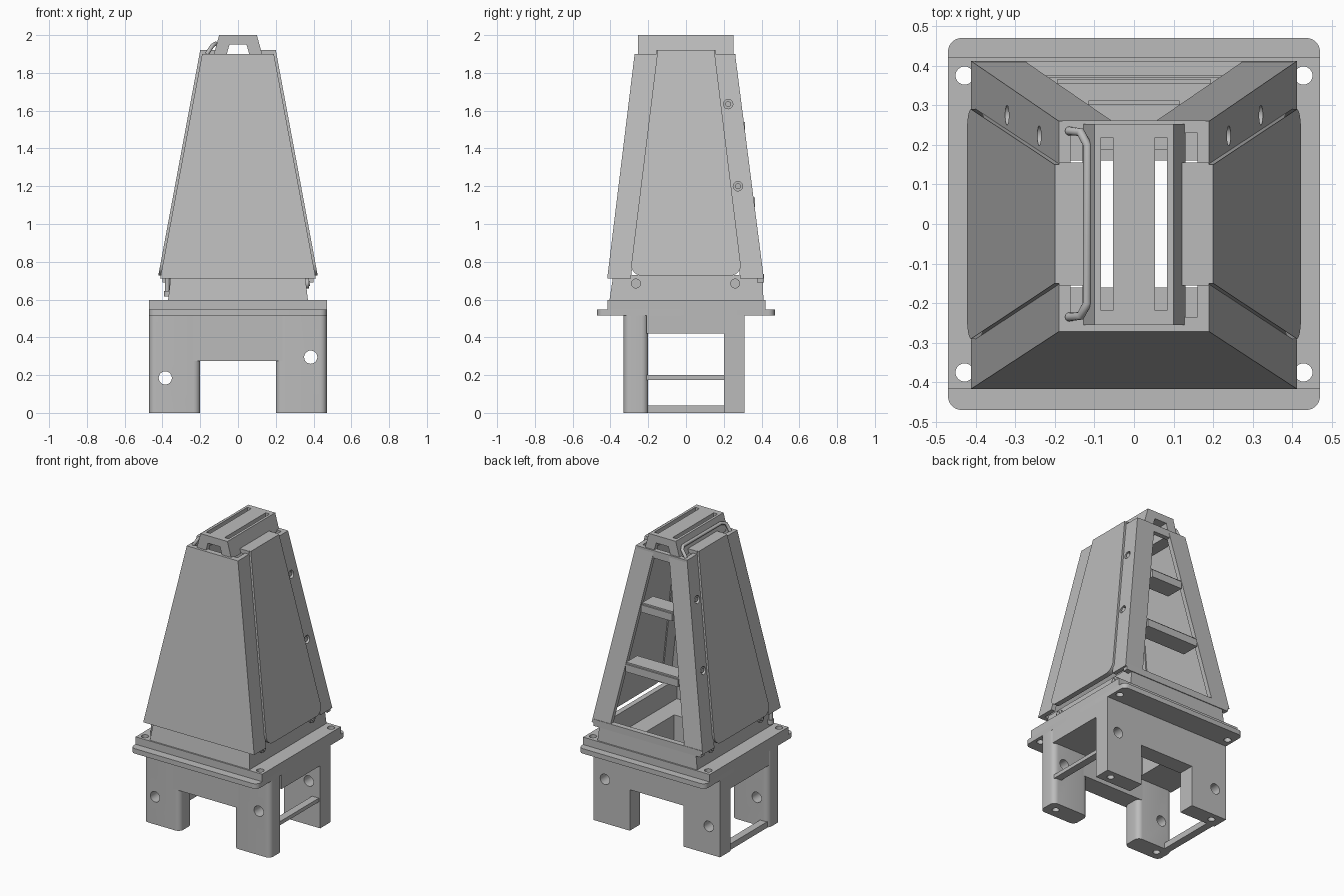
import bpy, bmesh, math
from mathutils import Vector

if "Cube" in bpy.data.objects:
    bpy.data.objects.remove(bpy.data.objects["Cube"], do_unlink=True)

GREY = bpy.data.materials.new("plain grey")
GREY.use_nodes = True
GREY.diffuse_color = (0.5, 0.5, 0.5, 1)
GREY.node_tree.nodes["Principled BSDF"].inputs["Base Color"].default_value = (0.5, 0.5, 0.5, 1)
parts = []


def loft(name, ring_a, ring_b):
    """Closed solid between two rings with the same point count."""
    bm = bmesh.new()
    a = [bm.verts.new(p) for p in ring_a]
    b = [bm.verts.new(p) for p in ring_b]
    bm.faces.new(a)
    bm.faces.new(b)
    for i in range(len(a)):
        j = (i + 1) % len(a)
        bm.faces.new((a[i], a[j], b[j], b[i]))
    bmesh.ops.recalc_face_normals(bm, faces=bm.faces)
    mesh = bpy.data.meshes.new(name)
    bm.to_mesh(mesh)
    bm.free()
    mesh.materials.append(GREY)
    ob = bpy.data.objects.new(name, mesh)
    bpy.context.collection.objects.link(ob)
    parts.append(ob)
    return ob


def rect(x0, x1, y0, y1, r=0):
    """Rectangle outline, with rounded corners when r is set."""
    if not r:
        return [(x0, y0), (x1, y0), (x1, y1), (x0, y1)]
    pts = []
    for k, (cx, cy) in enumerate([(x1 - r, y1 - r), (x0 + r, y1 - r), (x0 + r, y0 + r), (x1 - r, y0 + r)]):
        for i in range(7):
            t = math.radians(90 * k + 15 * i)
            pts.append((cx + r * math.cos(t), cy + r * math.sin(t)))
    return pts


def at_z(pts, z):
    return [(x, y, z) for x, y in pts]


def box(name, x0, x1, y0, y1, z0, z1, r=0):
    pts = rect(x0, x1, y0, y1, r)
    return loft(name, at_z(pts, z0), at_z(pts, z1))


def rod(name, centre, radius, length, axis):
    """Round bar centred on a point, along x, y or z."""
    rings = []
    for s in (-0.5, 0.5):
        ring = []
        for i in range(24):
            t = math.tau * i / 24
            p = [radius * math.cos(t), radius * math.sin(t)]
            p.insert("xyz".index(axis), s * length)
            ring.append(Vector(p) + Vector(centre))
        rings.append(ring)
    return loft(name, *rings)


def cut(ob, cutters):
    """Subtract the cutters and delete them."""
    for c in cutters:
        m = ob.modifiers.new("cut", "BOOLEAN")
        m.operation, m.solver, m.object = "DIFFERENCE", "EXACT", c
    bpy.context.view_layer.update()
    mesh = bpy.data.meshes.new_from_object(ob.evaluated_get(bpy.context.evaluated_depsgraph_get()))
    ob.modifiers.clear()
    ob.data = mesh
    for c in cutters:
        parts.remove(c)
        bpy.data.objects.remove(c, do_unlink=True)


# Base flange and raised slab with bolt holes and a central opening
flange = box("base_flange", -0.47, 0.47, -0.47, 0.47, 0.515, 0.548, 0.035)
slab = box("base_slab", -0.47, 0.47, -0.415, 0.42, 0.548, 0.598)
ceiling = box("housing_ceiling", -0.47, 0.47, -0.21, 0.21, 0.42, 0.515)
for plate in (flange, slab):
    cut(plate, [rod("bolt_hole", (sx * 0.428, sy * 0.375, 0.55), 0.023, 0.3, "z")
                for sx in (-1, 1) for sy in (-1, 1)]
        + [box("opening", -0.2, 0.2, -0.16, 0.16, 0.4, 0.7)])
cut(ceiling, [box("opening", -0.2, 0.2, -0.16, 0.16, 0.3, 0.7)])

# Legs, cross beams and side bars under the flange
for s, hole_z in ((-1, 0.185), (1, 0.295)):
    side = "left" if s > 0 else "right"
    x0, x1 = sorted((s * 0.2, s * 0.47))
    for end, y0, y1, r in (("front", -0.33, -0.2, 0.035), ("back", 0.2, 0.31, 0)):
        leg = box(f"{end}_{side}_leg", x0, x1, y0, y1, 0, 0.515, r)
        cut(leg, [rod("cross_hole", (s * 0.385, y0, hole_z), 0.035, 0.5, "y"),
                  rod("foot_hole", (s * 0.4, (y0 + y1) / 2, 0), 0.022, 0.16, "z")])
box("front_beam", -0.25, 0.25, -0.33, -0.2, 0.275, 0.515)
box("back_beam", -0.25, 0.25, 0.2, 0.31, 0.275, 0.515)
box("right_low_bar", -0.46, -0.41, -0.21, 0.21, 0, 0.04)
box("left_high_bar", 0.41, 0.46, -0.21, 0.21, 0.175, 0.2)

# Hollow collar between slab and tower
collar = loft("collar", at_z(rect(-0.37, 0.37, -0.405, 0.41), 0.598),
              at_z(rect(-0.355, 0.355, -0.385, 0.405), 0.73))
cut(collar, [box("collar_core", -0.32, 0.32, -0.36, 0.37, 0.5, 0.9)])
for s in (-1, 1):
    for y in (-0.265, 0.26):
        rod("collar_screw_ring", (s * 0.36, y, 0.685), 0.026, 0.03, "x")
        rod("collar_screw", (s * 0.362, y, 0.685), 0.013, 0.04, "x")

# Tower: tapering half width and depths at bottom and top
LOW, HIGH = 0.712, 1.9
X = {LOW: 0.412, HIGH: 0.19}
BACK = {LOW: 0.412, HIGH: 0.26}
FRONT = {LOW: -0.417, HIGH: -0.272}


def tower_piece(name, outline):
    return loft(name, *[at_z(outline(z), z) for z in (LOW, HIGH)])


def angle_post(s, end, sy, width):
    """Corner post with an L section."""
    def outline(z):
        x, y, t = X[z], abs(end[z]), 0.03
        pts = [(x, y), (x - width, y), (x - width, y - t), (x - t, y - t), (x - t, y - 0.125), (x, y - 0.125)]
        return [(s * px, sy * py) for px, py in pts]
    return outline


tower_piece("front_panel", lambda z: rect(-X[z], X[z], FRONT[z], FRONT[z] + 0.03))
for s in (-1, 1):
    side = "left" if s > 0 else "right"
    tower_piece(f"front_{side}_post", angle_post(s, FRONT, -1, 0.06))
    post = tower_piece(f"back_{side}_post", angle_post(s, BACK, 1, 0.135))
    screws = ((0.275, 1.2), (0.223, 1.635))
    cut(post, [rod("screw_hole", (s * (X[LOW] - (z - LOW) * 0.187), y, z), 0.025, 0.05, "x")
               for y, z in screws])
    for y, z in screws:
        rod("post_screw", (s * (X[LOW] - (z - LOW) * 0.187 - 0.02), y, z), 0.015, 0.03, "x")

    # Proud side panel with rounded bottom corners
    outline = [(0.15, 1.92), (-0.15, 1.92)]
    for a, cy in ((180, -0.235), (270, 0.235)):
        for i in range(7):
            t = math.radians(a + 15 * i)
            outline.append((cy + 0.055 * math.cos(t), 0.782 + 0.055 * math.sin(t)))
    rings = [[(s * (0.422 - (z - 0.727) * 0.186 - d), y, z) for y, z in outline] for d in (0, 0.035)]
    loft(f"{side}_side_panel", *rings)
    x0, x1 = sorted((s * 0.09, s * 0.19))
    box(f"{side}_panel_lip", x0, x1, -0.155, 0.155, 1.893, 1.92)

# Back sill, top ties and shelves in the open back
box("back_sill", -0.4, 0.4, 0.375, 0.412, 0.69, 0.735)
box("front_top_tie", -0.18, 0.18, -0.265, -0.235, 1.84, 1.9)
box("back_top_tie", -0.18, 0.18, 0.23, 0.262, 1.85, 1.9)
for name, z, half, y in (("lower_shelf", 1.15, 0.195, 0.365), ("upper_shelf", 1.55, 0.115, 0.312)):
    box(name, -half, half, y - 0.125, y - 0.01, z - 0.06, z)
    box(name + "_lip", -half, half, y - 0.03, y, z - 0.06, z - 0.01)
box("inner_block", -0.28, -0.205, 0.17, 0.28, 0.598, 0.69)

# Top bridge: arched section with two long slots
arch = [(-0.13, 1.89), (-0.1, 2.0), (0.1, 2.0), (0.13, 1.89), (0.062, 1.89), (0.045, 1.95), (-0.045, 1.95), (-0.062, 1.89)]
bridge = loft("top_bridge", [(x, -0.255, z) for x, z in arch], [(x, 0.252, z) for x, z in arch])
cut(bridge, [box("slot", *sorted((s * 0.053, s * 0.083)), -0.218, 0.218, 1.8, 2.1) for s in (-1, 1)])

# Carrying handle and small hook on the right side
path = [(-0.165, -0.235, 1.9), (-0.135, -0.232, 1.945), (-0.118, -0.2, 1.955),
        (-0.118, 0.2, 1.955), (-0.135, 0.232, 1.945), (-0.165, 0.235, 1.9)]
curve = bpy.data.curves.new("handle", "CURVE")
curve.dimensions = "3D"
curve.bevel_depth = 0.011
curve.use_fill_caps = True
spline = curve.splines.new("POLY")
spline.points.add(len(path) - 1)
for point, co in zip(spline.points, path):
    point.co = (*co, 1)
curve.materials.append(GREY)
handle = bpy.data.objects.new("handle", curve)
bpy.context.collection.objects.link(handle)
rod("hook", (-0.375, -0.365, 0.67), 0.012, 0.1, "z")
rod("hook_tip", (-0.37, -0.365, 0.63), 0.022, 0.03, "z")

# Smooth the round parts, keep edges sharp
bpy.ops.object.select_all(action="DESELECT")
for ob in parts:
    ob.select_set(True)
bpy.context.view_layer.objects.active = parts[0]
bpy.ops.object.shade_smooth_by_angle(angle=math.radians(30))
